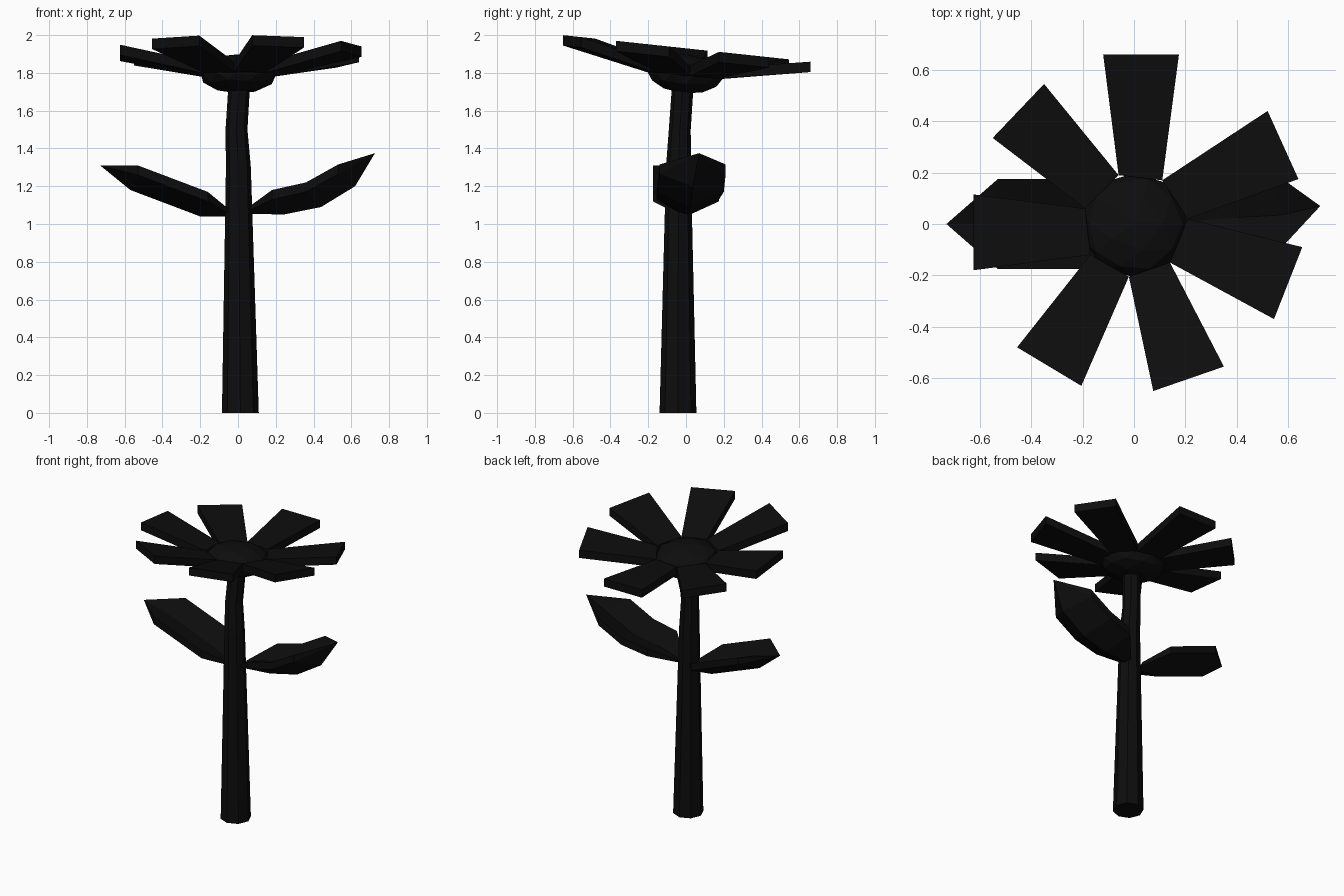
import bpy, bmesh, math
from mathutils import Matrix

if "Cube" in bpy.data.objects:
    bpy.data.objects.remove(bpy.data.objects["Cube"])

black = bpy.data.materials.new("near_black")
black.diffuse_color = (0.004, 0.004, 0.004, 1)
black.use_nodes = True
black.node_tree.nodes["Principled BSDF"].inputs["Base Color"].default_value = black.diffuse_color


def finish(name, bm):
    bmesh.ops.recalc_face_normals(bm, faces=bm.faces[:])
    me = bpy.data.meshes.new(name)
    bm.to_mesh(me)
    bm.free()
    me.materials.append(black)
    ob = bpy.data.objects.new(name, me)
    bpy.context.collection.objects.link(ob)
    return ob


def loft(name, rings):
    """Bridge rings of equal point count and cap both ends."""
    bm = bmesh.new()
    rows = [[bm.verts.new(p) for p in ring] for ring in rings]
    n = len(rows[0])
    for a, b in zip(rows, rows[1:]):
        for i in range(n):
            j = (i + 1) % n
            bm.faces.new((a[i], a[j], b[j], b[i]))
    bm.faces.new(rows[0])
    bm.faces.new(rows[-1])
    bmesh.ops.remove_doubles(bm, verts=bm.verts[:], dist=0.0005)
    return finish(name, bm)


# Stem: tapered, slightly bent, eight sides
stem = [(0.0125, -0.0425, 0, 0.0975), (0.002, -0.04, 1.3, 0.066),
        (-0.008, -0.033, 1.5, 0.058), (0.008, -0.015, 1.76, 0.057)]
loft("stem", [[(x + r * math.cos(k * math.pi / 4), y + r * math.sin(k * math.pi / 4), z)
               for k in range(8)] for x, y, z, r in stem])

# Flower centre: flattened faceted ball, tilted with the petals
bm = bmesh.new()
bmesh.ops.create_icosphere(bm, subdivisions=2, radius=1,
                           matrix=Matrix.Translation((0.002, -0.005, 1.795))
                           @ Matrix.Rotation(-0.1, 4, 'X')
                           @ Matrix.Diagonal((0.208, 0.205, 0.104, 1)))
finish("flower_centre", bm)

# Petals: seven wedge slabs, neighbours share inner corners
inner = [(0.11, 0.17), (-0.06, 0.19), (-0.19, 0.06), (-0.17, -0.12),
         (-0.02, -0.205), (0.14, -0.15), (0.21, 0.02)]
outer = [((0.175, 0.66), (-0.12, 0.66)), ((-0.35, 0.545), (-0.55, 0.335)),
         ((-0.625, 0.115), (-0.625, -0.18)), ((-0.455, -0.48), (-0.205, -0.63)),
         ((0.075, -0.65), (0.35, -0.555)), ((0.545, -0.37), (0.655, -0.09)),
         ((0.64, 0.175), (0.52, 0.44))]


def edge(p, q, base, slope, thick):
    zp, zq = base - slope * p[1], base - slope * q[1]
    return [(*p, zp), (*q, zq), (*q, zq + thick), (*p, zp + thick)]


for i, (a, b) in enumerate(outer):
    p, q = inner[i], inner[(i + 1) % 7]
    if i == 6:
        a, b = a, b
    loft(f"petal_{i + 1}", [edge(p, q, 1.785, 0.09, 0.055),
                            edge(a, b, 1.875, 0.107, 0.055)])


# Leaves: keeled slabs; row = ridge x, ridge z, edge x, edge top z, mid y, half width
def leaf(name, rows, tip):
    rings = []
    for rx, rz, ex, ez, y, w in rows:
        t = min(0.05, (ez - rz) * 0.6)
        rings.append([(rx, y, rz), (ex, y + w, ez - t), (ex, y + w, ez),
                      ((rx + ex) / 2, y, ez - t * 0.9), (ex, y - w, ez), (ex, y - w, ez - t)])
    bm_tip = [tip] * 6
    bm = bmesh.new()
    vs = [[bm.verts.new(p) for p in r] for r in rings]
    end = bm.verts.new(tip)
    for a, b in zip(vs, vs[1:]):
        for i in range(6):
            j = (i + 1) % 6
            bm.faces.new((a[i], a[j], b[j], b[i]))
    for i in range(6):
        bm.faces.new((vs[-1][i], vs[-1][(i + 1) % 6], end))
    bm.faces.new(vs[0])
    finish(name, bm)


leaf("left_leaf", [(-0.04, 1.04, -0.05, 1.08, -0.01, 0.04),
                   (-0.2, 1.04, -0.16, 1.17, 0, 0.175),
                   (-0.57, 1.18, -0.53, 1.31, 0, 0.175)], (-0.73, 0, 1.31))
leaf("right_leaf", [(0.05, 1.055, 0.05, 1.085, -0.01, 0.04),
                    (0.24, 1.05, 0.18, 1.18, 0.01, 0.165),
                    (0.44, 1.09, 0.36, 1.22, 0.025, 0.175),
                    (0.62, 1.20, 0.53, 1.315, 0.035, 0.175)], (0.725, 0.07, 1.375))
